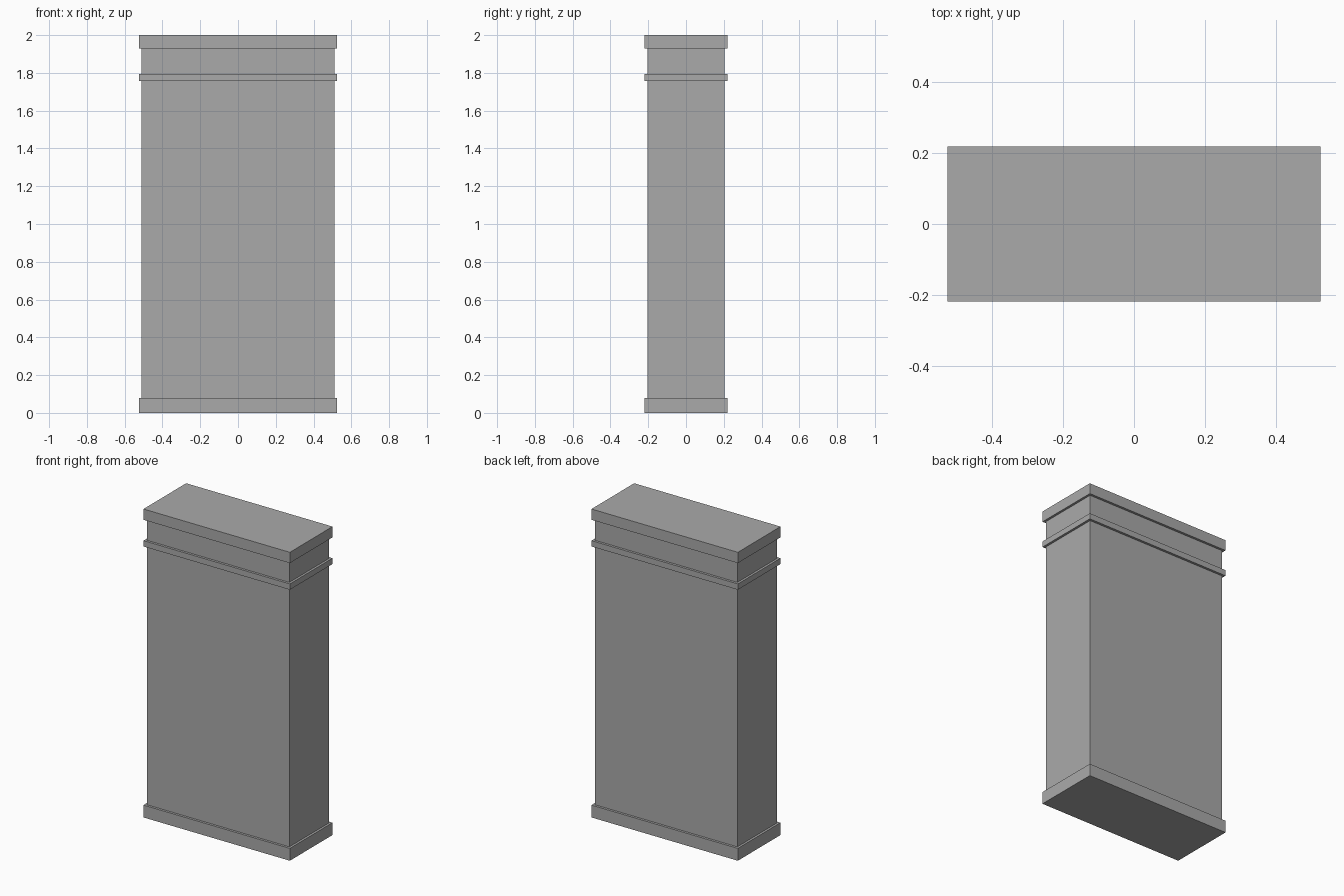
import bpy

old = bpy.data.objects.get("Cube")
if old:
    bpy.data.objects.remove(old, do_unlink=True)

GREY = (0.4, 0.4, 0.4, 1.0)
stone = bpy.data.materials.new("plain grey")
stone.use_nodes = True
stone.diffuse_color = GREY
stone.node_tree.nodes["Principled BSDF"].inputs["Base Color"].default_value = GREY


def block(name, width, depth, bottom, top):
    """Flat-sided box centred on the vertical axis."""
    bpy.ops.mesh.primitive_cube_add(size=1, location=(0, 0, (bottom + top) / 2))
    obj = bpy.context.object
    obj.name = name
    obj.scale = (width, depth, top - bottom)
    bpy.ops.object.transform_apply(location=False, rotation=False, scale=True)
    obj.data.materials.append(stone)
    return obj


# Main slab, running between the base and the cap
block("pillar_body", 1.02, 0.406, 0.08, 1.93)

# Projecting trim, all with the same outline
for name, bottom, top in (("base_plinth", 0, 0.08),
                          ("neck_band", 1.757, 1.795),
                          ("top_cap", 1.93, 2)):
    block(name, 1.05, 0.437, bottom, top)
